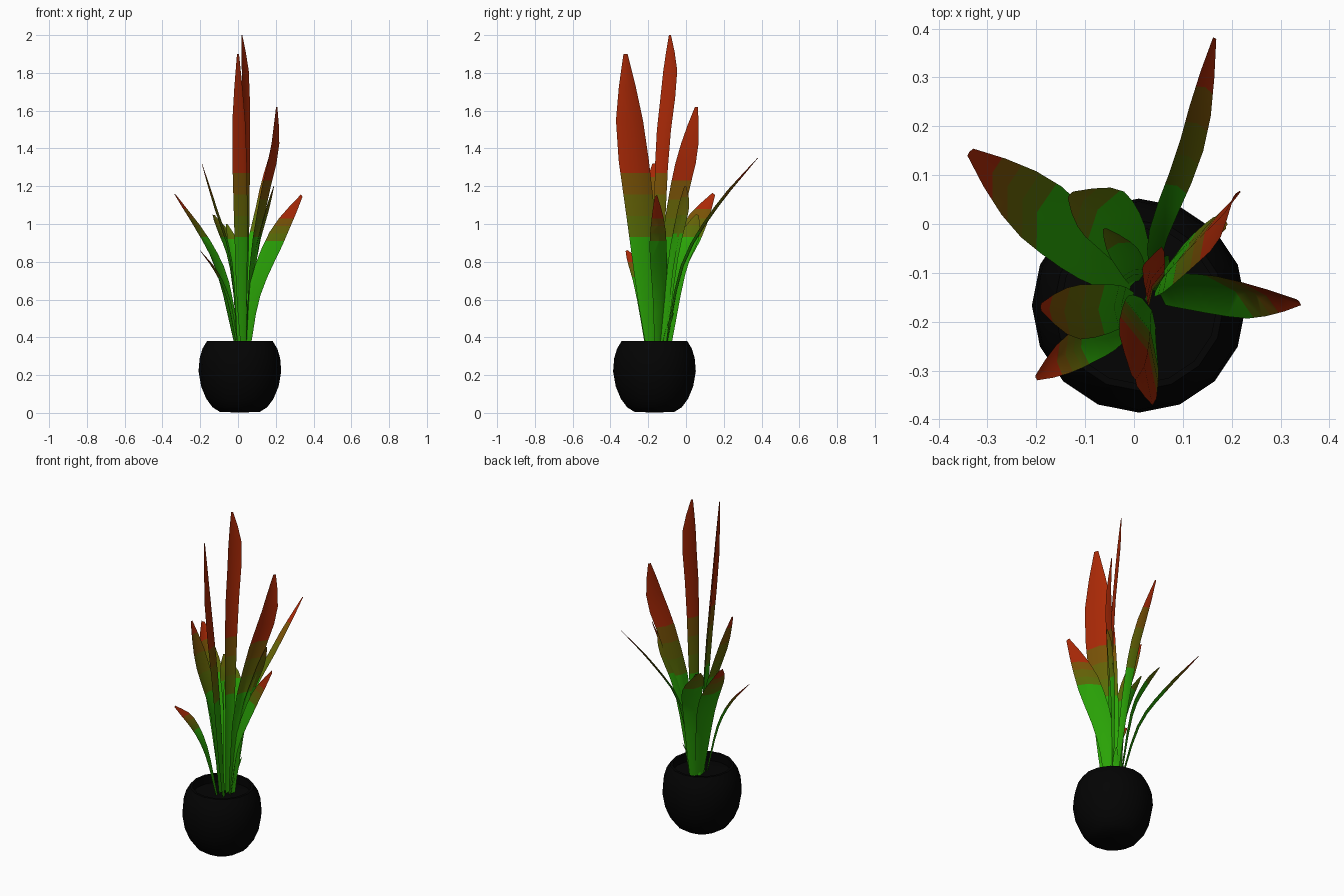
import bpy, bmesh, math
from mathutils import Vector

cube = bpy.data.objects.get("Cube")
if cube:
    bpy.data.objects.remove(cube, do_unlink=True)


def material(name, color):
    mat = bpy.data.materials.new(name)
    mat.use_nodes = True
    mat.diffuse_color = (*color, 1)
    mat.node_tree.nodes["Principled BSDF"].inputs["Base Color"].default_value = (*color, 1)
    return mat


pot_black = material("pot_black", (0.001, 0.001, 0.001))
soil_black = material("soil_black", (0.0012, 0.0012, 0.0012))
# Leaf colours from the base to the tip
leaf_colors = [
    material("leaf_green", (0.023, 0.37, 0.002)),
    material("moss", (0.1, 0.15, 0.002)),
    material("olive", (0.13, 0.125, 0.002)),
    material("brown_olive", (0.19, 0.085, 0.002)),
    material("leaf_red", (0.4, 0.022, 0.002)),
]


def make_object(name, bm, materials):
    mesh = bpy.data.meshes.new(name)
    bm.to_mesh(mesh)
    bm.free()
    for mat in materials:
        mesh.materials.append(mat)
    obj = bpy.data.objects.new(name, mesh)
    bpy.context.collection.objects.link(obj)
    bpy.ops.object.select_all(action="DESELECT")
    obj.select_set(True)
    bpy.context.view_layer.objects.active = obj
    bpy.ops.object.shade_smooth_by_angle(angle=math.radians(40))
    return obj


def lathe(name, profile, mat, center, sides=16):
    """Spin a radius and height profile around the vertical axis."""
    bm = bmesh.new()
    verts = [bm.verts.new((r, 0, z)) for r, z in profile]
    edges = [bm.edges.new(pair) for pair in zip(verts, verts[1:])]
    bmesh.ops.spin(bm, geom=verts + edges, cent=(0, 0, 0), axis=(0, 0, 1),
                   angle=math.tau, steps=sides, use_duplicate=False)
    bmesh.ops.remove_doubles(bm, verts=bm.verts, dist=0.0005)
    bmesh.ops.recalc_face_normals(bm, faces=bm.faces)
    obj = make_object(name, bm, [mat])
    obj.location = center
    return obj


def along(points, t):
    """Smooth curve through the points, t from 0 to 1."""
    last = len(points) - 1
    i = min(int(t * last), last - 1)
    u = t * last - i
    b, c = points[i], points[i + 1]
    a = points[i - 1] if i else b * 2 - c
    d = points[i + 2] if i + 2 <= last else c * 2 - b
    return (b * 2 + (c - a) * u + (a * 2 - b * 5 + c * 4 - d) * u ** 2
            + (b * 3 - a - c * 3 + d) * u ** 3) / 2


def leaf(name, path, side, width, green_top, red_start, peak=0.68, taper=1.5, rows=9):
    """Folded blade along a path, widest at the peak, coloured by height."""
    points = [Vector(p) for p in path]
    side = Vector(side).normalized()
    bm = bmesh.new()
    previous = None
    for k in range(rows + 1):
        t = k / rows
        if t < peak:
            share = 0.35 + 0.65 * math.sin(t / peak * math.pi / 2)
        else:
            share = 1 - 0.86 * ((t - peak) / (1 - peak)) ** taper
        center = along(points, t)
        tangent = along(points, min(t + 0.02, 1)) - along(points, max(t - 0.02, 0))
        fold = tangent.cross(side).normalized() * width * share * 0.12
        half = side * width * share / 2
        row = [bm.verts.new(p) for p in (center - half, center + fold, center + half)]
        if previous:
            for j in range(2):
                bm.faces.new((previous[j], previous[j + 1], row[j + 1], row[j]))
        previous = row
    # Cut the blade at each colour boundary
    cuts = [green_top + (red_start - green_top) * n / 3 for n in range(4)]
    for z in cuts:
        bmesh.ops.bisect_plane(bm, geom=bm.verts[:] + bm.edges[:] + bm.faces[:],
                               plane_co=(0, 0, z), plane_no=(0, 0, 1))
    for face in bm.faces:
        height = face.calc_center_median().z
        face.material_index = sum(height > z for z in cuts)
    return make_object(name, bm, leaf_colors)


# Round pot with a soil disc inside the rim
pot_center = (0.01, -0.167, 0)
lathe("pot", [(0, 0.002), (0.105, 0.005), (0.145, 0.03), (0.178, 0.075), (0.205, 0.14),
              (0.219, 0.22), (0.213, 0.29), (0.198, 0.34), (0.174, 0.38),
              (0.16, 0.38), (0.162, 0.32)], pot_black, pot_center)
lathe("soil", [(0, 0.335), (0.165, 0.33)], soil_black, pot_center)

# Tall central leaves
leaf("tallest_leaf", [(0.03, -0.14, 0.33), (0.045, -0.14, 0.9), (0.045, -0.125, 1.4),
                      (0.04, -0.085, 1.78), (0.02, -0.085, 2)],
     (0.4, 0.8, 0), 0.088, 0.93, 1.27, peak=0.75, taper=1.2)
leaf("tall_front_leaf", [(0.03, -0.18, 0.33), (0.02, -0.2, 0.6), (0.015, -0.235, 1),
                         (0.005, -0.295, 1.5), (0, -0.32, 1.9)],
     (0.38, -0.8, 0), 0.178, 0.93, 1.27, peak=0.72, taper=1.3)
leaf("tall_left_leaf", [(0.05, -0.13, 0.33), (0.08, -0.1, 0.8), (0.14, -0.04, 1.15),
                        (0.195, 0.015, 1.4), (0.205, 0.055, 1.62)],
     (0.4, 0.9, 0), 0.118, 0.93, 1.23)

# Leaves arching outwards
leaf("back_leaf", [(0.04, -0.11, 0.33), (0.05, -0.02, 0.78), (0.118, 0.16, 1.09),
                   (0.165, 0.38, 1.35)],
     (0.9, -0.4, 0), 0.052, 0.96, 1.23, peak=0.72)
leaf("back_right_leaf", [(0, -0.13, 0.33), (-0.08, -0.07, 0.72), (-0.19, 0.025, 0.95),
                         (-0.335, 0.147, 1.16)],
     (0.6, 0.75, -0.5), 0.15, 0.93, 1.08)
leaf("left_leaf", [(0.05, -0.15, 0.33), (0.09, -0.14, 0.65), (0.2, -0.15, 0.92),
                   (0.337, -0.16, 1.15)],
     (0.6, -0.8, -0.7), 0.135, 0.91, 1.03, peak=0.64)
leaf("right_leaf", [(0, -0.16, 0.33), (-0.03, -0.17, 0.8), (-0.11, -0.18, 1.08),
                    (-0.19, -0.17, 1.32)],
     (0, 1, 0), 0.112, 0.93, 1.25)
leaf("low_right_leaf", [(0, -0.2, 0.33), (-0.05, -0.23, 0.6), (-0.12, -0.26, 0.76),
                        (-0.2, -0.315, 0.86)],
     (-0.3, 0.7, 0.3), 0.08, 0.72, 0.8)
leaf("inner_back_leaf", [(0.02, -0.1, 0.33), (-0.01, -0.04, 0.75), (-0.06, 0.02, 0.93),
                         (-0.13, 0.06, 1.05)],
     (0.6, 0.7, -0.2), 0.125, 0.93, 1.12)
leaf("inner_left_leaf", [(0.05, -0.12, 0.33), (0.09, -0.07, 0.8), (0.15, -0.02, 1.05),
                         (0.19, -0.005, 1.2)],
     (0.3, 0.8, 0.5), 0.085, 0.95, 1.24)

# Short inner growth
leaf("inner_right_leaf", [(0, -0.12, 0.33), (0, -0.1, 0.7), (-0.02, -0.06, 0.88),
                          (-0.06, -0.01, 1)],
     (0.9, 0.3, 0), 0.06, 0.92, 1.15)
leaf("sprout", [(0.04, -0.13, 0.33), (0.05, -0.1, 0.44), (0.07, -0.065, 0.53)],
     (0.8, -0.5, 0), 0.03, 0.6, 0.7)
